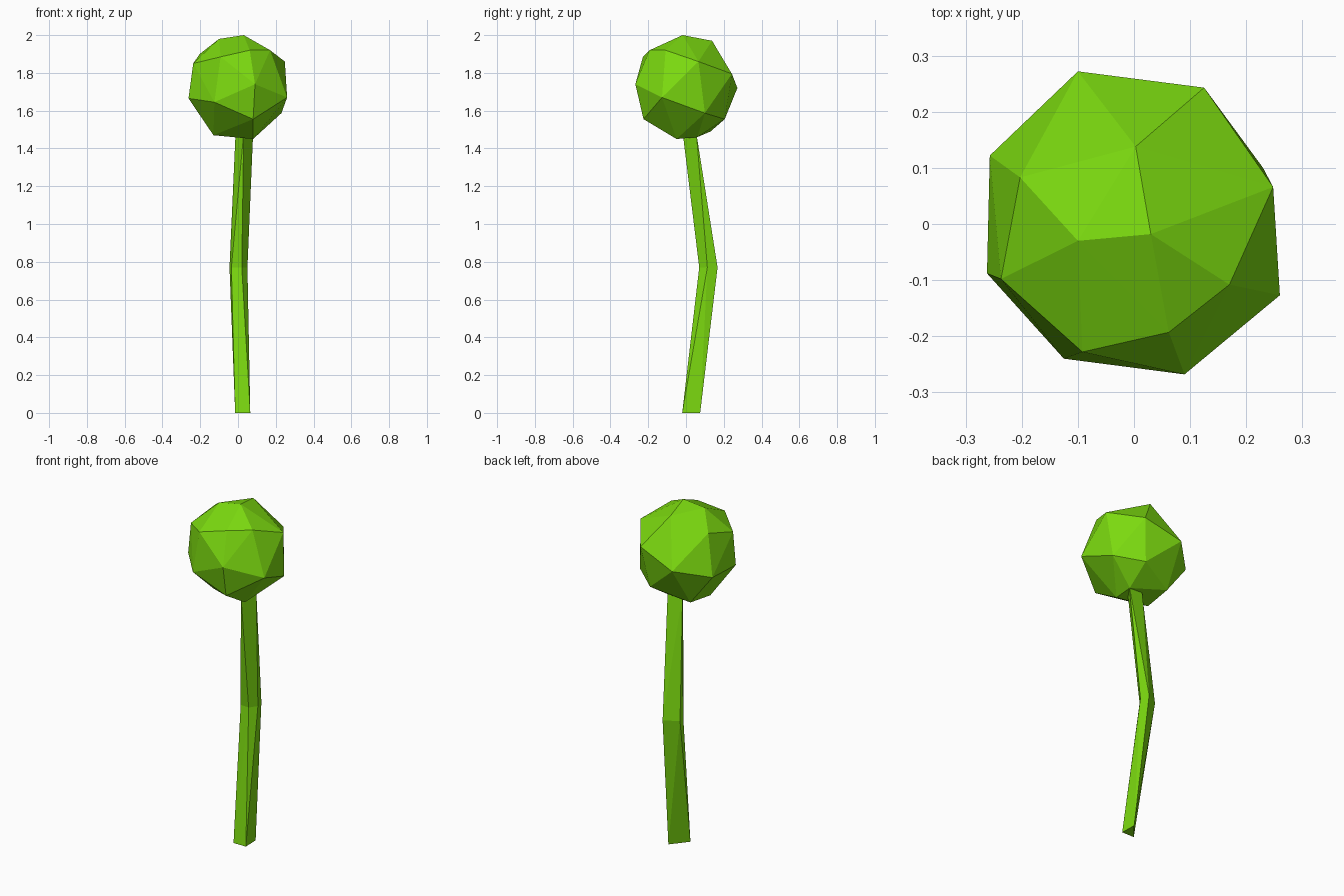
import bpy, bmesh

if "Cube" in bpy.data.objects:
    bpy.data.objects.remove(bpy.data.objects["Cube"])

green = bpy.data.materials.new("lime_green")
green.diffuse_color = (0.2, 0.7, 0.005, 1)
green.use_nodes = True
green.node_tree.nodes["Principled BSDF"].inputs["Base Color"].default_value = green.diffuse_color


def hull(bm, points):
    """Add the convex hull of some points to the bmesh."""
    verts = [bm.verts.new(p) for p in points]
    res = bmesh.ops.convex_hull(bm, input=verts)
    junk = {g for g in res["geom_interior"] + res["geom_unused"]
            if isinstance(g, bmesh.types.BMVert)}
    bmesh.ops.delete(bm, geom=list(junk), context='VERTS')


def finish(bm, name):
    bmesh.ops.recalc_face_normals(bm, faces=bm.faces)
    mesh = bpy.data.meshes.new(name)
    bm.to_mesh(mesh)
    bm.free()
    mesh.materials.append(green)
    obj = bpy.data.objects.new(name, mesh)
    bpy.context.collection.objects.link(obj)
    return obj


# Faceted ball: crown, shoulder, waist and underside corners
crown = [(0.03, -0.018, 2.0), (0.003, 0.138, 1.97), (-0.10, -0.03, 1.98)]
shoulder = [(-0.203, 0.083, 1.90), (0.17, -0.108, 1.92), (0.062, -0.193, 1.92),
            (-0.092, -0.228, 1.885), (-0.237, -0.098, 1.85), (0.248, 0.066, 1.86)]
waist = [(0.125, 0.243, 1.795), (-0.10, 0.272, 1.72), (-0.257, 0.122, 1.67),
         (-0.262, -0.088, 1.665), (-0.125, -0.24, 1.645), (0.09, -0.268, 1.74),
         (0.26, -0.127, 1.67)]
underside = [(0.08, -0.225, 1.555), (0.23, 0.10, 1.587), (0.09, 0.205, 1.555),
             (-0.12, 0.13, 1.49), (-0.13, -0.04, 1.47), (0.08, 0.06, 1.46),
             (0.08, -0.05, 1.45)]
bm = bmesh.new()
hull(bm, crown + shoulder + waist + underside)
finish(bm, "ball_head")

# Bent, twisted stem: two segments between three cross-sections
sections = [
    (0.0, [(-0.015, -0.02), (0.065, -0.02), (0.062, 0.075)]),
    (0.77, [(-0.035, 0.075), (0.02, 0.07), (0.05, 0.113), (0.035, 0.167), (-0.045, 0.12)]),
    (1.48, [(0.03, -0.017), (-0.013, 0.05), (0.08, 0.055)]),
]
rings = [[(x, y, z) for x, y in pts] for z, pts in sections]
bm = bmesh.new()
for low, high in zip(rings, rings[1:]):
    hull(bm, low + high)
# Join the segments by removing the hidden faces at the bend
bend = [f for f in bm.faces if all(abs(v.co.z - 0.77) < 1e-4 for v in f.verts)]
bmesh.ops.delete(bm, geom=bend, context='FACES')
bmesh.ops.remove_doubles(bm, verts=bm.verts, dist=1e-4)
finish(bm, "stem")
